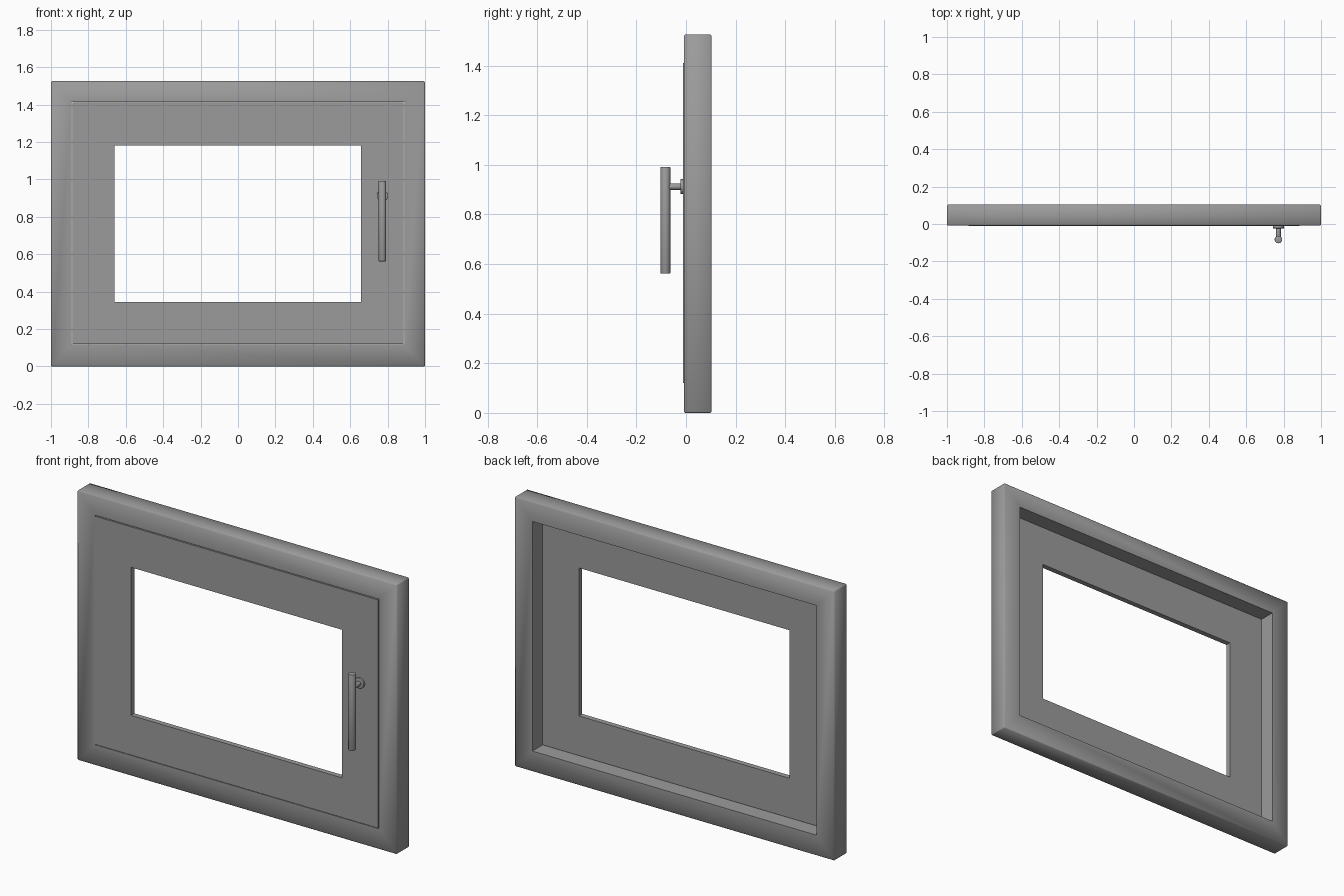
import bpy, bmesh, math
from mathutils import Matrix

cube = bpy.data.objects.get("Cube")
if cube:
    bpy.data.objects.remove(cube, do_unlink=True)

grey = bpy.data.materials.new("mid_grey")
grey.use_nodes = True
colour = (0.33, 0.33, 0.33, 1)
grey.diffuse_color = colour
grey.node_tree.nodes["Principled BSDF"].inputs["Base Color"].default_value = colour


def finish(bm, name, angle):
    """Turn a bmesh into a shaded object."""
    bmesh.ops.recalc_face_normals(bm, faces=bm.faces)
    mesh = bpy.data.meshes.new(name)
    bm.to_mesh(mesh)
    bm.free()
    mesh.materials.append(grey)
    obj = bpy.data.objects.new(name, mesh)
    bpy.context.collection.objects.link(obj)
    bpy.ops.object.select_all(action="DESELECT")
    obj.select_set(True)
    bpy.context.view_layer.objects.active = obj
    bpy.ops.object.shade_smooth_by_angle(angle=math.radians(angle))
    return obj


def mitred_ring(name, outer, inner, front, back, bevel=0):
    """Rectangular ring with mitred corners; rectangles are (x0, x1, z0, z1)."""
    bm = bmesh.new()

    def loop(rect, y):
        x0, x1, z0, z1 = rect
        return [bm.verts.new((x, y, z)) for x, z in ((x0, z0), (x1, z0), (x1, z1), (x0, z1))]

    loops = [loop(outer, front), loop(outer, back), loop(inner, back), loop(inner, front)]
    for k in range(4):
        a, b = loops[k], loops[(k + 1) % 4]
        for i in range(4):
            j = (i + 1) % 4
            bm.faces.new((a[i], a[j], b[j], b[i]))
    if bevel:
        rim = set(loops[0] + loops[1])
        edges = [e for e in bm.edges if all(v in rim for v in e.verts)]
        bmesh.ops.bevel(bm, geom=edges, offset=bevel, segments=1, affect="EDGES", profile=0.5)
    return finish(bm, name, 60)


def rod(name, centre, radius, length, axis, bevel=0.002):
    """Cylinder with softened rims along z or y."""
    bm = bmesh.new()
    bmesh.ops.create_cone(bm, cap_ends=True, segments=32, radius1=radius, radius2=radius, depth=length)
    rims = [e for e in bm.edges if any(len(f.verts) > 4 for f in e.link_faces)]
    bmesh.ops.bevel(bm, geom=rims, offset=bevel, segments=2, affect="EDGES", profile=0.5)
    turn = Matrix.Rotation(math.pi / 2, 4, "X") if axis == "Y" else Matrix()
    bm.transform(Matrix.Translation(centre) @ turn)
    return finish(bm, name, 40)


# Fixed outer frame and the thin door panel set into its front
mitred_ring("outer_frame", (-1, 1, 0, 1.525), (-0.889, 0.889, 0.116, 1.414), -0.009, 0.103, 0.005)
mitred_ring("door_panel", (-0.885, 0.885, 0.12, 1.41), (-0.661, 0.658, 0.344, 1.181), -0.012, 0.018)

# Handle: round base plate, short stem and upright grip
hx, hz = 0.772, 0.912
rod("handle_base", (hx, -0.016, hz), 0.03, 0.014, "Y")
rod("handle_stem", (hx, -0.045, hz), 0.013, 0.066, "Y", 0.001)
rod("handle_grip", (hx, -0.083, 0.777), 0.02, 0.43, "Z", 0.003)
